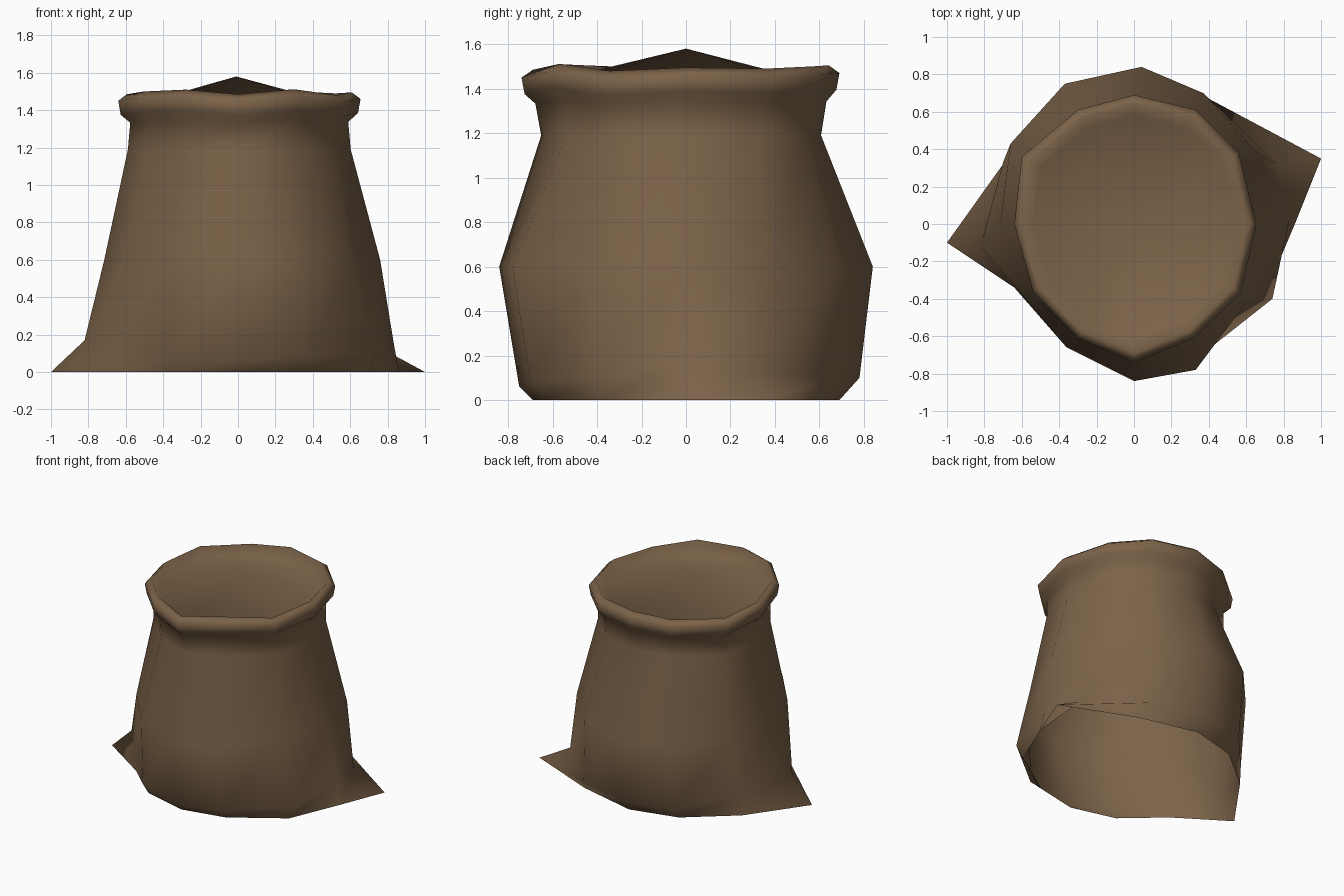
import bpy, bmesh

# burlap colour
burlap = bpy.data.materials.new("burlap_brown")
burlap.diffuse_color = (0.20, 0.124, 0.066, 1)

# hand-shaped outlines, counter-clockwise from +x, twelve points each
base = [(.86, 0), (1, .35), (.45, .58), (0, .69), (-.36, .60), (-.70, .32),
        (-1, -.10), (-.62, -.35), (-.34, -.60), (0, -.69), (.33, -.62), (.70, -.38)]
low = [(.83, .02, .17), (.76, .32, .13), (.40, .67, .10), (0, .78, .10),
       (-.38, .69, .10), (-.70, .33, .15), (-.82, -.12, .17), (-.64, -.34, .15),
       (-.36, -.64, .08), (0, -.75, .06), (.36, -.70, .08), (.74, -.40, .10)]
belly = [(.76, 0), (.66, .38), (.37, .70), (.04, .84), (-.37, .75), (-.66, .43),
         (-.715, 0), (-.61, -.36), (-.36, -.66), (0, -.84), (.33, -.78), (.60, -.42)]
rim = [(.655, 0), (.56, .38), (.33, .61), (0, .69), (-.30, .61), (-.60, .36),
       (-.64, 0), (-.54, -.36), (-.30, -.61), (0, -.74), (.32, -.61), (.57, -.37)]
wave = [-.005, -.01, 0, .005, -.015, -.02, -.015, 0, .01, -.015, .012, -.02]

rings = [[(x, y, 0) for x, y in base], low, [(x, y, .6) for x, y in belly]]

# neck, rolled collar and inner lip: (x scale, y scale, height, waviness)
for sx, sy, z, w in [(.92, .88, 1.19, 0), (.90, .915, 1.34, .5), (.98, .98, 1.39, 1),
                     (1, 1, 1.465, 1), (.93, .93, 1.50, 1), (.84, .84, 1.43, 0)]:
    rings.append([(x * sx, y * sy, z + w * d) for (x, y), d in zip(rim, wave)])

bm = bmesh.new()
loops = [[bm.verts.new(p) for p in ring] for ring in rings]
for a, b in zip(loops, loops[1:]):
    for i in range(12):
        j = (i + 1) % 12
        bm.faces.new((a[i], a[j], b[j], b[i]))

# mounded contents inside the lip (the underside is open)
peak = bm.verts.new((-.01, 0, 1.58))
for i in range(12):
    bm.faces.new((loops[-1][i], loops[-1][(i + 1) % 12], peak))
for f in bm.faces:
    f.smooth = True

mesh = bpy.data.meshes.new("sack")
bm.to_mesh(mesh)
bm.free()
mesh.materials.append(burlap)
sack = bpy.data.objects.new("sack", mesh)
bpy.context.collection.objects.link(sack)
